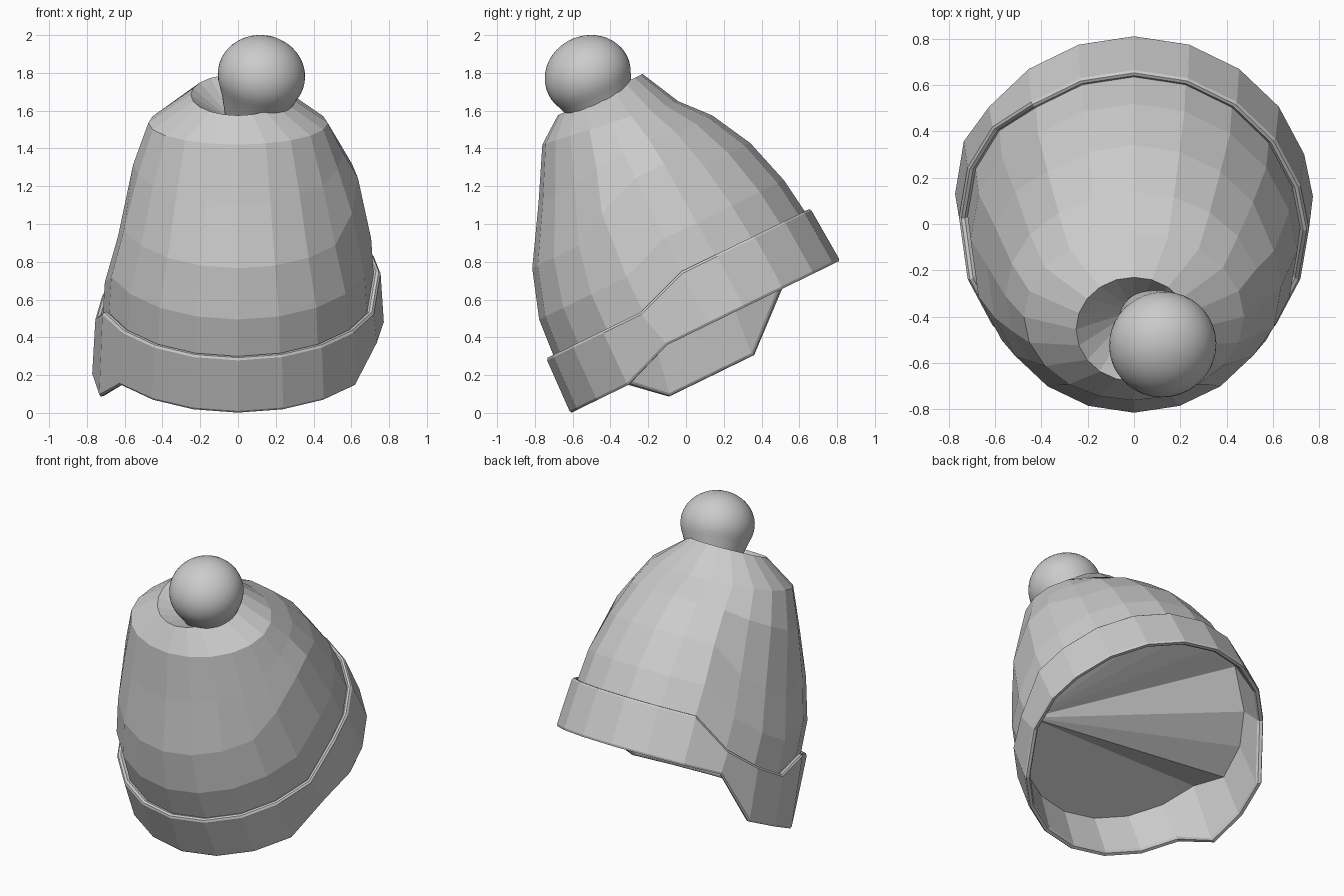
import bpy, bmesh, math
from mathutils import Vector, Matrix

if "Cube" in bpy.data.objects:
    bpy.data.objects.remove(bpy.data.objects["Cube"])

SIDES = 20
TILT = Matrix.Rotation(math.radians(26), 4, 'X')


def brim_pull(k):
    """Lower edge: front slightly low, left ear lowest. Returns (slide, drop)."""
    i = min(k, SIDES - k)
    if i >= 7:
        return 0.0, -0.10
    if k > 10 and 4 <= i <= 6:
        return -0.06, -0.25
    return (0.05 if k in (5, 6) else 0.0), 0.0


def crown_pull(k):
    """Fold line and crown: the same pull, one step further back."""
    i = min(k, SIDES - k)
    if i >= 6:
        return 0.0, -0.10
    if k > 10 and 3 <= i <= 5:
        return -0.02, (-0.16, -0.22, -0.24)[i - 3]
    return (0.04 if k == 5 else 0.0), 0.0


def finish(name, bm, matrix, smooth=False):
    bmesh.ops.recalc_face_normals(bm, faces=bm.faces)
    bm.transform(matrix)
    mesh = bpy.data.meshes.new(name)
    bm.to_mesh(mesh)
    bm.free()
    for p in mesh.polygons:
        p.use_smooth = smooth
    ob = bpy.data.objects.new(name, mesh)
    bpy.context.collection.objects.link(ob)
    return ob


def loft(name, rings, start, end, matrix, sides, smooth=False):
    """Join rings of points; each end closes to a point or to a ring corner (int)."""
    bm = bmesh.new()
    loops = [[bm.verts.new(p) for p in ring] for ring in rings]
    for a, b in zip(loops, loops[1:]):
        for k in range(sides):
            j = (k + 1) % sides
            bm.faces.new((a[k], a[j], b[j], b[k]))
    for loop, tip in ((loops[0], start), (loops[-1], end)):
        v = loop[tip] if isinstance(tip, int) else bm.verts.new(tip)
        for k in range(sides):
            a, b = loop[k], loop[(k + 1) % sides]
            if v not in (a, b):
                bm.faces.new((a, b, v))
    return finish(name, bm, matrix, smooth)


def hat_ring(pull, c, rx, ry, h, amount=1.0, lift=0.0, lean=0.0):
    pts = []
    for k in range(SIDES):
        a = 2 * math.pi * k / SIDES
        slide, drop = pull(k)
        z = h + amount * drop - lean * math.cos(a) + (lift if k in (4, 5, 6) else 0)
        pts.append((rx * math.sin(a), c + ry * math.cos(a) + amount * slide, z))
    return pts


# Hat: flat inner lining, folded band, crown and rim of the dimple
profile = [
    (crown_pull, 0.268, 0.695, 0.742, 0.660),
    (brim_pull, 0.268, 0.735, 0.780, 0.382),
    (brim_pull, 0.268, 0.745, 0.792, 0.369),
    (brim_pull, 0.268, 0.765, 0.812, 0.367),
    (brim_pull, 0.268, 0.772, 0.818, 0.380),
    (crown_pull, 0.264, 0.755, 0.803, 0.672),
    (crown_pull, 0.264, 0.745, 0.795, 0.684),
    (crown_pull, 0.266, 0.730, 0.780, 0.684),
    (crown_pull, 0.268, 0.718, 0.766, 0.672),
    (crown_pull, 0.262, 0.705, 0.744, 0.880, 0.95),
    (crown_pull, 0.268, 0.635, 0.664, 1.135, 0.9, 0.10),
    (crown_pull, 0.300, 0.555, 0.515, 1.355, 0.15, 0.03),
    (crown_pull, 0.313, 0.475, 0.374, 1.555, 0.0, 0.0, 0.055),
    (crown_pull, 0.330, 0.250, 0.250, 1.713, 0.0),
]
loft("knit_hat", [hat_ring(*p) for p in profile],
     6, (0, 0.33, 1.53), TILT, SIDES)

# Pompom: slightly flattened ball drawn out into a neck that sits in the dimple
R, SEG, FLAT = 0.232, 40, 0.9
outline = [(R * math.cos(math.radians(t)), R * FLAT * math.sin(math.radians(t)))
           for t in range(80, -31, -8)]
outline += [(0.185, -0.155), (0.165, -0.22), (0.15, -0.27)]
rings = [[(r * math.cos(2 * math.pi * k / SEG), r * math.sin(2 * math.pi * k / SEG), z)
          for k in range(SEG)] for r, z in outline]
centre = Vector((0.124, -0.52, 1.787))
axis = Vector((0.05, -0.13, 0.28))
place = Matrix.Translation(centre) @ axis.to_track_quat('Z', 'Y').to_matrix().to_4x4()
loft("pompom", rings, (0, 0, R * FLAT), (0, 0, -0.30), place, SEG, smooth=True)
